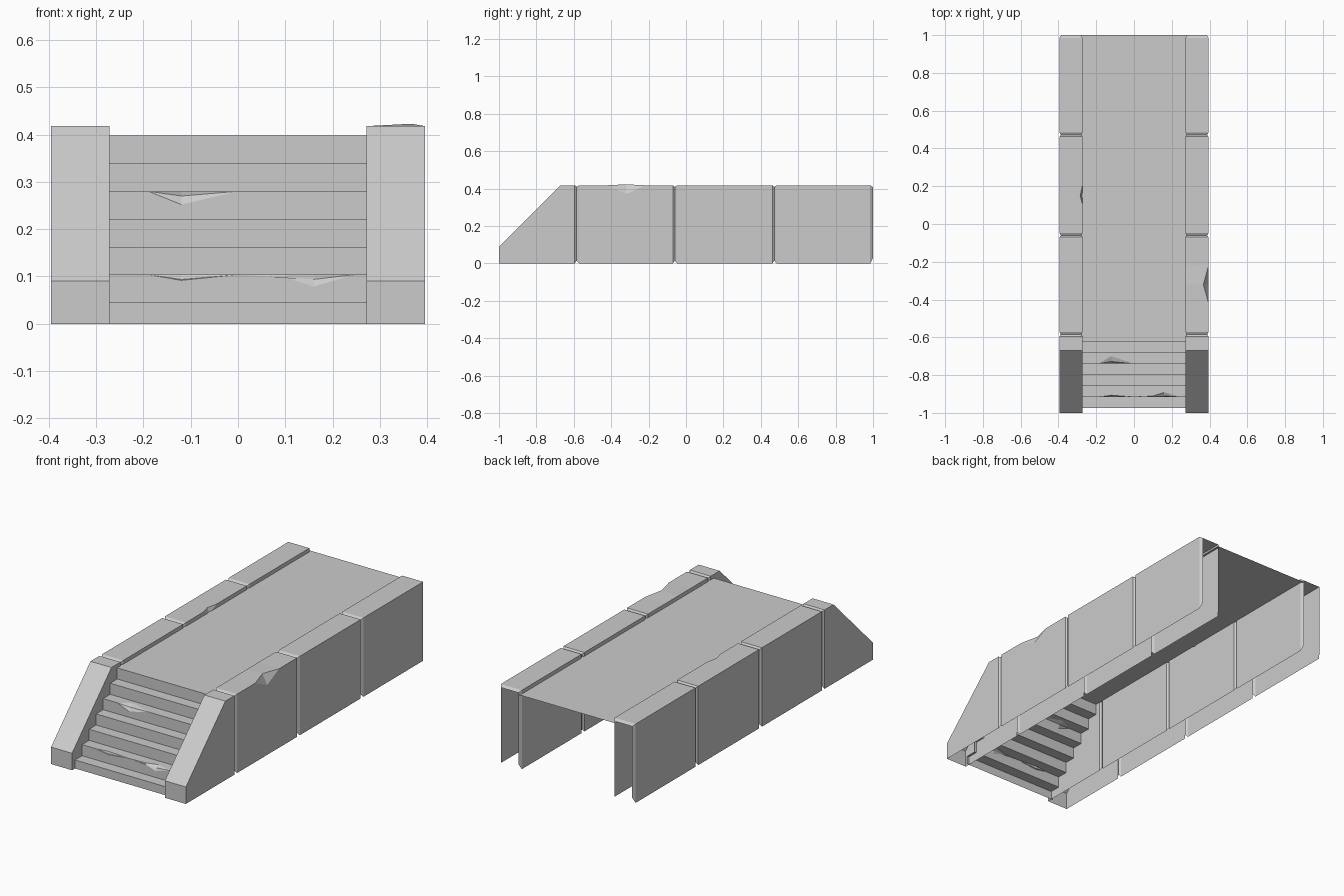
import bpy
import bmesh

cube = bpy.data.objects.get("Cube")
if cube:
    bpy.data.objects.remove(cube)

stone = bpy.data.materials.new("grey stone")
stone.use_nodes = True
GREY = (0.6, 0.6, 0.6, 1)
stone.diffuse_color = GREY
stone.node_tree.nodes["Principled BSDF"].inputs["Base Color"].default_value = GREY


def loft(name, sections, cap_start=False):
    """Skin a row of open sections; coincident points collapse into triangles."""
    bm = bmesh.new()
    rows = [[bm.verts.new(p) for p in section] for section in sections]
    for a, b in zip(rows, rows[1:]):
        for i in range(len(a) - 1):
            bm.faces.new((a[i], a[i + 1], b[i + 1], b[i]))
    if cap_start:
        bm.faces.new(rows[0])
    bmesh.ops.remove_doubles(bm, verts=bm.verts[:], dist=0.0002)
    bmesh.ops.recalc_face_normals(bm, faces=bm.faces[:])
    if sum(f.normal.z * f.calc_area() for f in bm.faces) < 0:
        bmesh.ops.reverse_faces(bm, faces=bm.faces[:])
    mesh = bpy.data.meshes.new(name)
    bm.to_mesh(mesh)
    bm.free()
    mesh.materials.append(stone)
    obj = bpy.data.objects.new(name, mesh)
    bpy.context.collection.objects.link(obj)
    return obj


INNER, OUTER, TOP = 0.272, 0.395, 0.418


def wall_section(side, y, top=TOP, inset=0.0, lift=0.0, chip=None):
    """Hollow wall outline: inner sheet, top and outer sheet."""
    xi, xo, z = INNER + inset, OUTER - inset, top - inset
    pts = [(xi, lift), (xi, z), (xi, z), (xo, z), (xo, z), (xo, lift)]
    if chip == "outer":
        pts[3], pts[4] = (xo - 0.028, z + 0.005), (xo, z - 0.048)
    if chip == "inner":
        pts[1], pts[2] = (xi, z - 0.03), (xi + 0.013, z)
    return [(side * x, y, h) for x, h in pts]


def wall(name, side, chip, chip_ys):
    stations = [(-1, dict(top=0.09)), (-0.67, {})]
    # V-shaped joints between the blocks
    for y in (-0.585, -0.06, 0.472):
        stations += [(y - 0.01, {}), (y, dict(inset=0.008, lift=0.015)), (y + 0.013, {})]
    # broken edge
    start, middle, end = chip_ys
    stations += [(start, {}), (middle, dict(chip=chip)), (end, {})]
    # chamfered open end
    stations += [(0.985, {}), (1.0, dict(inset=0.01, lift=0.03))]
    stations.sort(key=lambda s: s[0])
    loft(name, [wall_section(side, y, **k) for y, k in stations], cap_start=True)


wall("left_wall", 1, "outer", (-0.42, -0.32, -0.22))
wall("right_wall", -1, "inner", (0.1, 0.15, 0.21))

# Steps and deck, with worn noses: (step, x) -> (drop on riser, drop of nose, depth, tread depth)
STEPS, RISE = 7, 0.0588
WEAR = {
    (4, -0.12): (0.028, 0.010, 0.012, 0.04),
    (1, -0.12): (0.012, 0.010, 0.006, 0.01),
    (1, 0.10): (0.006, 0.006, 0.004, 0.006),
    (1, 0.16): (0.025, 0.010, 0.006, 0.025),
}


def stair_section(x):
    pts = [(x, -0.975, 0)]
    for k in range(STEPS):
        y, z = -0.975 + k * RISE, 0.045 + k * RISE
        low, drop, depth, tread = WEAR.get((k, x), (0, 0, 0, 0))
        pts += [(x, y, z - low), (x, y + depth, z - drop), (x, y + tread, z)]
        if k < STEPS - 1:
            pts.append((x, y + RISE, z))
    pts.append((x, 1.0, z))
    return pts


# The deck reaches slightly into the hollow walls
loft("steps_and_deck", [stair_section(x) for x in
                        (-0.283, -0.27, -0.19, -0.12, 0.0, 0.10, 0.16, 0.245, 0.283)])
